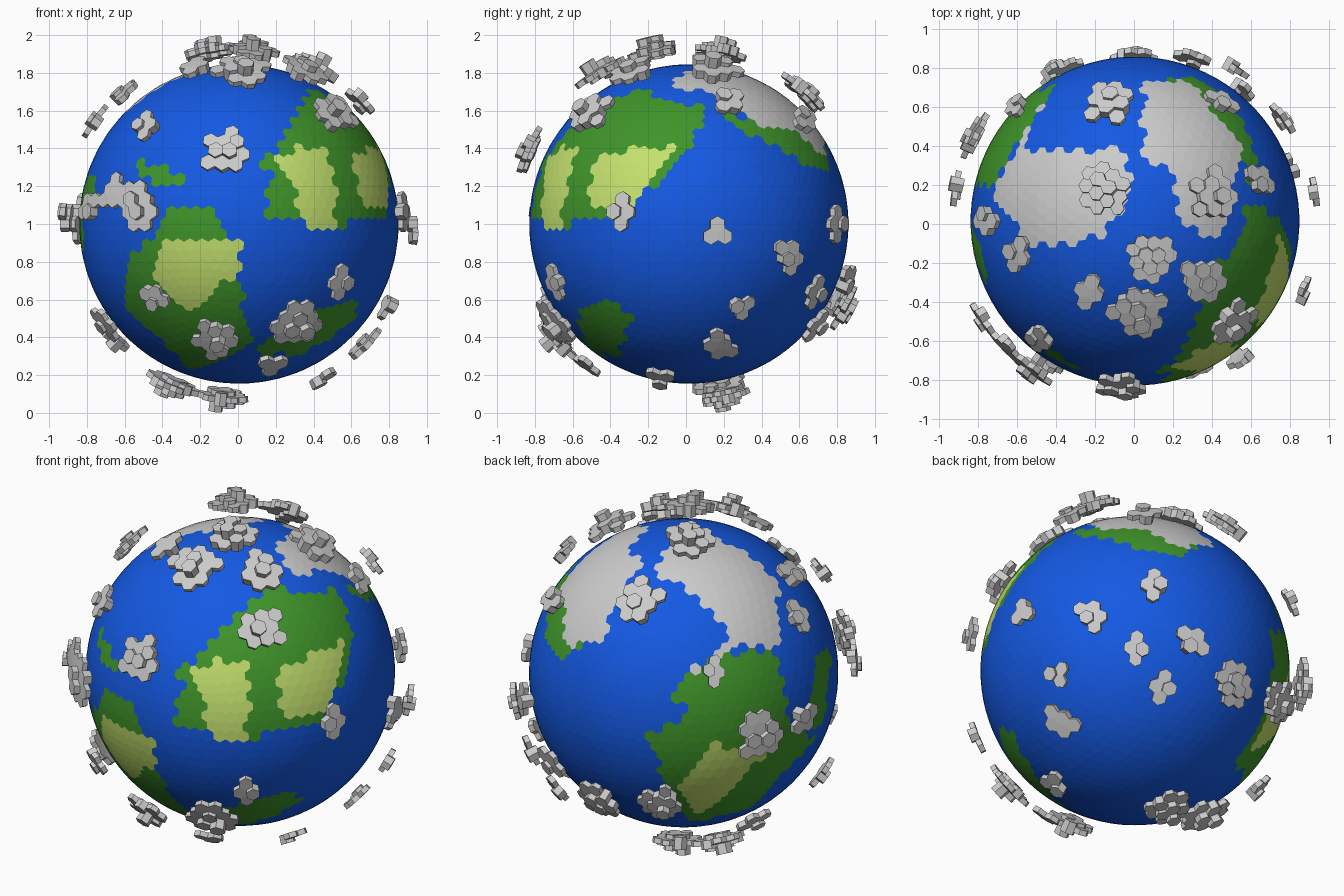
import bpy, bmesh, random
from math import sin, cos, atan2, radians, sqrt
from mathutils import Vector

if "Cube" in bpy.data.objects:
    bpy.data.objects.remove(bpy.data.objects["Cube"])

random.seed(4)
R, SHELL = 0.845, 0.95
CENTRE = Vector((0.005, 0.015, 1.0))

# drawing frames: azimuth, elevation, centre of the disc, units per world unit
VIEWS = {
    "F": (0, 0, 239.5, 224.5, 189), "R": (90, 0, 688.5, 224, 189),
    "T": (0, 90, 1135, 221, 195), "BL": (215, 25, 684, 672, 183.5),
    "BR": (142, -31, 1134, 672, 183.5)}

# simple outlines of the terrain regions
LAND = [
    ("F", [(316, 88), (276, 145), (267, 213), (335, 230), (390, 212), (380, 130)]),
    ("F", [(175, 207), (222, 215), (255, 345), (195, 372), (125, 310), (130, 262)]),
    ("F", [(255, 348), (350, 300), (358, 315), (260, 362)]),
    ("F", [(132, 155), (204, 186), (145, 180)]),
    ("R", [(541, 160), (605, 118), (650, 93), (708, 110), (680, 160), (635, 200), (545, 228)]),
    ("R", [(700, 105), (827, 150), (828, 174), (735, 128)]),
    ("R", [(570, 320), (605, 300), (632, 315), (615, 360)]),
    ("T", [(1055, 82), (990, 185), (975, 185), (1000, 115)]),
    ("T", [(1190, 80), (1240, 115), (1255, 170)]),
    ("BL", [(725, 685), (782, 653), (780, 705), (815, 740), (750, 810), (690, 822), (645, 740)]),
    ("BL", [(815, 650), (833, 650), (825, 725), (808, 725)])]
ICE = [
    ("T", [(1045, 98), (1020, 150), (1128, 150), (1133, 200), (1100, 236), (1030, 248), (992, 190)]),
    ("T", [(1145, 80), (1190, 80), (1245, 150), (1215, 245), (1172, 212), (1180, 180), (1140, 150)])]
HIGHLAND = [
    ("F", [(298, 148), (330, 147), (338, 225), (302, 228)]),
    ("F", [(160, 243), (243, 245), (240, 270), (195, 312), (155, 285)]),
    ("R", [(545, 158), (574, 150), (562, 205), (540, 225)]),
    ("R", [(598, 155), (684, 143), (630, 203), (588, 203)]),
    ("BL", [(680, 790), (715, 745), (768, 755), (700, 815)])]
# middles of the cloud banks
WIDE_CLOUDS = {
    "F": [(226, 150), (135, 207), (337, 112), (298, 326), (216, 341)],
    "T": [(1108, 100), (1104, 188), (1150, 258), (1138, 312), (1205, 280), (1217, 195)],
    "BL": [(762, 735)],
    "BR": [(1230, 682), (1277, 700), (1167, 808), (1205, 815)]}
SMALL_CLOUDS = {
    "F": [(112, 190), (88, 208), (145, 125), (343, 284), (275, 367), (152, 298), (103, 325)],
    "R": [(728, 100), (723, 345), (740, 308), (788, 257), (660, 380), (618, 212), (717, 230)],
    "T": [(1090, 292), (1258, 180), (1225, 100), (985, 220), (1015, 255)],
    "BL": [(713, 668), (805, 720), (757, 822)],
    "BR": [(1148, 584), (1188, 640), (1133, 648), (1160, 687)]}


def axes(view):
    a, e = radians(VIEWS[view][0]), radians(VIEWS[view][1])
    return (Vector((cos(a), sin(a), 0)), Vector((-sin(a) * sin(e), cos(a) * sin(e), cos(e))),
            Vector((sin(a) * cos(e), -cos(a) * cos(e), sin(e))))


def to_direction(view, x, y):
    right, up, toward = axes(view)
    _, _, cx, cy, s = VIEWS[view]
    u, v = (x - cx) / s / SHELL, (cy - y) / s / SHELL
    return (right * u + up * v + toward * sqrt(max(0.0, 1 - u * u - v * v))).normalized()


def inside(x, y, poly):
    hit = False
    for (x1, y1), (x2, y2) in zip(poly, poly[1:] + poly[:1]):
        if (y1 > y) != (y2 > y) and x < (x2 - x1) * (y - y1) / (y2 - y1) + x1:
            hit = not hit
    return hit


def in_any(n, regions):
    for view, poly in regions:
        right, up, toward = axes(view)
        _, _, cx, cy, s = VIEWS[view]
        if n.dot(toward) > 0.12 and inside(cx + n.dot(right) * R * s, cy - n.dot(up) * R * s, poly):
            return True
    return False


def finish(name, bm, color=None):
    mesh = bpy.data.meshes.new(name)
    bm.to_mesh(mesh)
    bm.free()
    obj = bpy.data.objects.new(name, mesh)
    obj.location = CENTRE
    bpy.context.collection.objects.link(obj)
    if color:
        mat = bpy.data.materials.new(name)
        mat.diffuse_color = (*color, 1)
        mat.use_nodes = True
        mat.node_tree.nodes["Principled BSDF"].inputs["Base Color"].default_value = mat.diffuse_color
        mesh.materials.append(mat)


# hexagon tiles: the dual of a subdivided icosahedron
ico = bmesh.new()
bmesh.ops.create_icosphere(ico, subdivisions=5, radius=1)
TILES = []
for vert in ico.verts:
    n = vert.co.normalized()
    t = n.orthogonal().normalized()
    b = n.cross(t)
    ring = [f.calc_center_median().normalized() for f in vert.link_faces]
    ring.sort(key=lambda p: atan2(p.dot(b), p.dot(t)))
    TILES.append((n, ring))
ico.free()

# globe surface, one object per terrain
terrain = {"ocean": (bmesh.new(), (0.007, 0.1, 0.77)), "land": (bmesh.new(), (0.05, 0.3, 0.023)),
           "highland": (bmesh.new(), (0.55, 0.75, 0.156)), "ice_cap": (bmesh.new(), None)}
for n, ring in TILES:
    kind = ("highland" if in_any(n, HIGHLAND) else "ice_cap" if in_any(n, ICE)
            else "land" if in_any(n, LAND) else "ocean")
    bm = terrain[kind][0]
    bm.faces.new([bm.verts.new(p * R) for p in ring])
for name, (bm, color) in terrain.items():
    bmesh.ops.remove_doubles(bm, verts=bm.verts, dist=1e-5)
    finish(name, bm, color)


# clouds: hexagon prisms, thicker towards the middle of each bank
def prism(bm, ring, low, high):
    bottom = [bm.verts.new(p * low) for p in ring]
    top = [bm.verts.new(p * high) for p in ring]
    bm.faces.new(top)
    bm.faces.new(bottom[::-1])
    for i in range(len(ring)):
        j = (i + 1) % len(ring)
        bm.faces.new((bottom[i], bottom[j], top[j], top[i]))


depth = {}
for reach, banks in ((0.12, WIDE_CLOUDS), (0.07, SMALL_CLOUDS)):
    for view, points in banks.items():
        for x, y in points:
            d = to_direction(view, x, y)
            size = reach * random.uniform(0.95, 1.15)
            for i, (n, _) in enumerate(TILES):
                gap = (n - d).length * SHELL
                if gap < size:
                    depth[i] = max(depth.get(i, 0), size - gap)
bm = bmesh.new()
for i, d in depth.items():
    low, high = 0.925, 0.955
    if d > 0.035:
        low, high = random.choice([(0.925, 0.975), (0.905, 0.955), (0.905, 0.975)])
    if d > 0.075:
        low, high = 0.90, random.choice([0.99, 1.015])
    prism(bm, TILES[i][1], low, high)
finish("clouds", bm)
